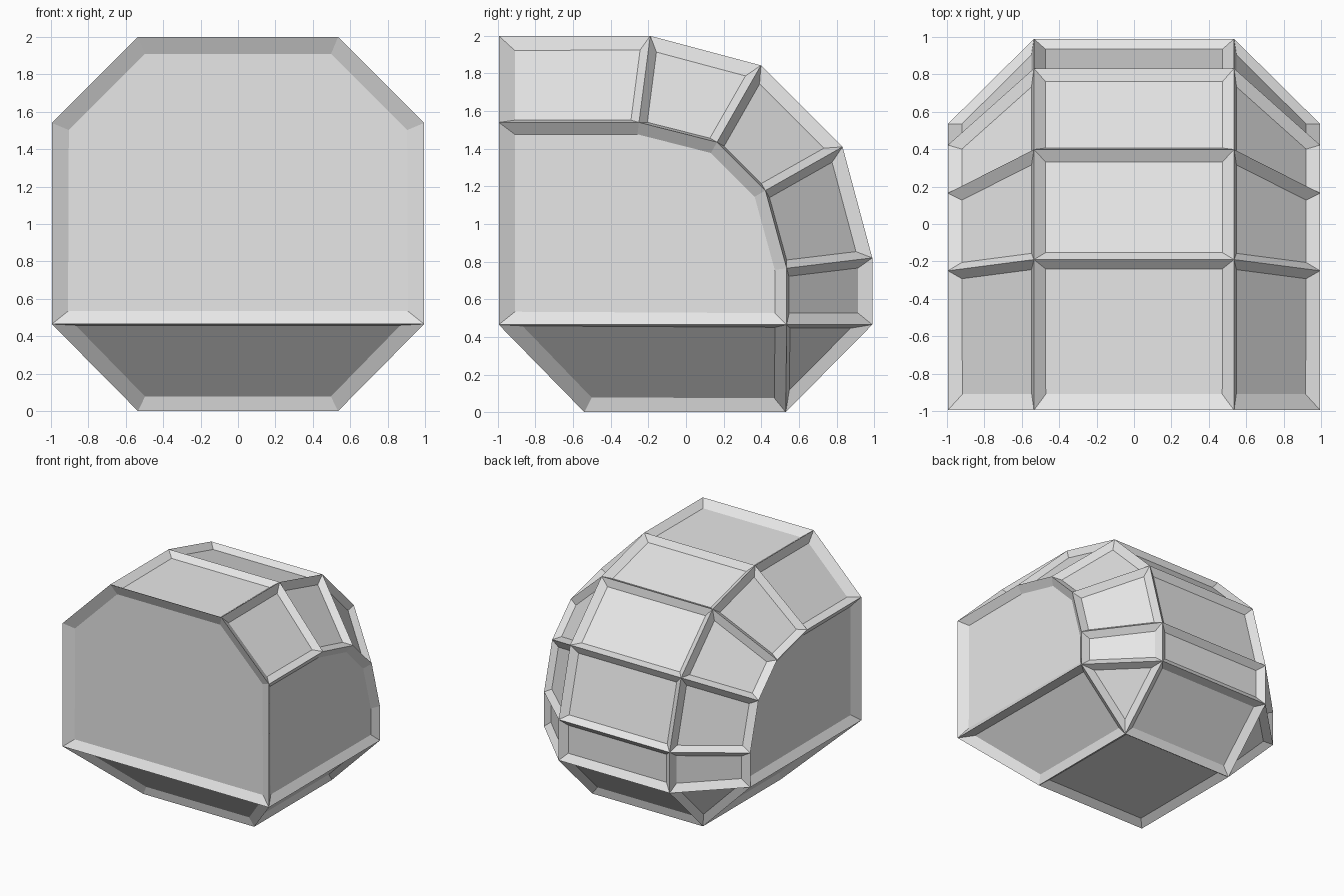
import bpy, bmesh

cube = bpy.data.objects.get("Cube")
if cube:
    bpy.data.objects.remove(cube)

RIB = 0.044          # rib height above panels and rib flank inset
IN, OUT = 0.535, 0.995
LOW = 0.465

# Profiles (y, z) running from the front edge over the roof and down the back
ROOF = [(-0.995, 2), (-0.19, 2), (0.398, 1.843), (0.832, 1.41), (0.99, 0.82), (0.99, LOW)]
SIDE = [(-0.995, 1.54), (-0.25, 1.54), (0.165, 1.435), (0.422, 1.178), (0.535, 0.765), (0.535, LOW)]

bm = bmesh.new()


def half(s):
    """Corner points on one side of the shell."""
    points = {
        "roof": [bm.verts.new((s * IN, y, z)) for y, z in ROOF],
        "side": [bm.verts.new((s * OUT, y, z)) for y, z in SIDE],
        "chin": bm.verts.new((s * OUT, -0.995, LOW)),
        "base_front": bm.verts.new((s * IN, -0.54, 0)),
        "base_back": bm.verts.new((s * IN, 0.53, 0)),
    }
    return points


left, right = half(1), half(-1)

# Shoulder strips, side walls, lower side slopes and rear corner triangles
for h in (left, right):
    roof, side = h["roof"], h["side"]
    for i in range(5):
        bm.faces.new((roof[i], roof[i + 1], side[i + 1], side[i]))
    bm.faces.new(side + [h["chin"]])
    bm.faces.new((h["chin"], side[5], h["base_back"], h["base_front"]))
    bm.faces.new((side[5], roof[5], h["base_back"]))

# Centre roof strip
for i in range(5):
    bm.faces.new((left["roof"][i], left["roof"][i + 1], right["roof"][i + 1], right["roof"][i]))

# Front wall, front slope, floor and rear slope
bm.faces.new((left["roof"][0], left["side"][0], left["chin"],
              right["chin"], right["side"][0], right["roof"][0]))
for a, b in ((("chin"), ("base_front")), (("base_front"), ("base_back"))):
    bm.faces.new((left[a], left[b], right[b], right[a]))
bm.faces.new((left["roof"][5], left["base_back"], right["base_back"], right["roof"][5]))

bmesh.ops.recalc_face_normals(bm, faces=bm.faces[:])
bm.normal_update()

# Sink every panel below its edges, leaving a raised rib along each edge
ridge = {v: v.co.copy() for v in bm.verts}
sunk = {v: v.co - v.normal * RIB * v.calc_shell_factor() for v in ridge}
for v, co in sunk.items():
    v.co = co
bm.normal_update()
bmesh.ops.inset_individual(bm, faces=bm.faces[:], thickness=RIB, depth=0, use_even_offset=True)
for v, co in ridge.items():
    v.co = co
bmesh.ops.recalc_face_normals(bm, faces=bm.faces[:])

mesh = bpy.data.meshes.new("panelled_shell")
bm.to_mesh(mesh)
bm.free()
shell = bpy.data.objects.new("panelled_shell", mesh)
bpy.context.collection.objects.link(shell)

# Plain grey finish
grey = bpy.data.materials.new("light_grey")
grey.use_nodes = True
grey.diffuse_color = (0.8, 0.8, 0.8, 1)
grey.node_tree.nodes["Principled BSDF"].inputs["Base Color"].default_value = (0.8, 0.8, 0.8, 1)
mesh.materials.append(grey)
